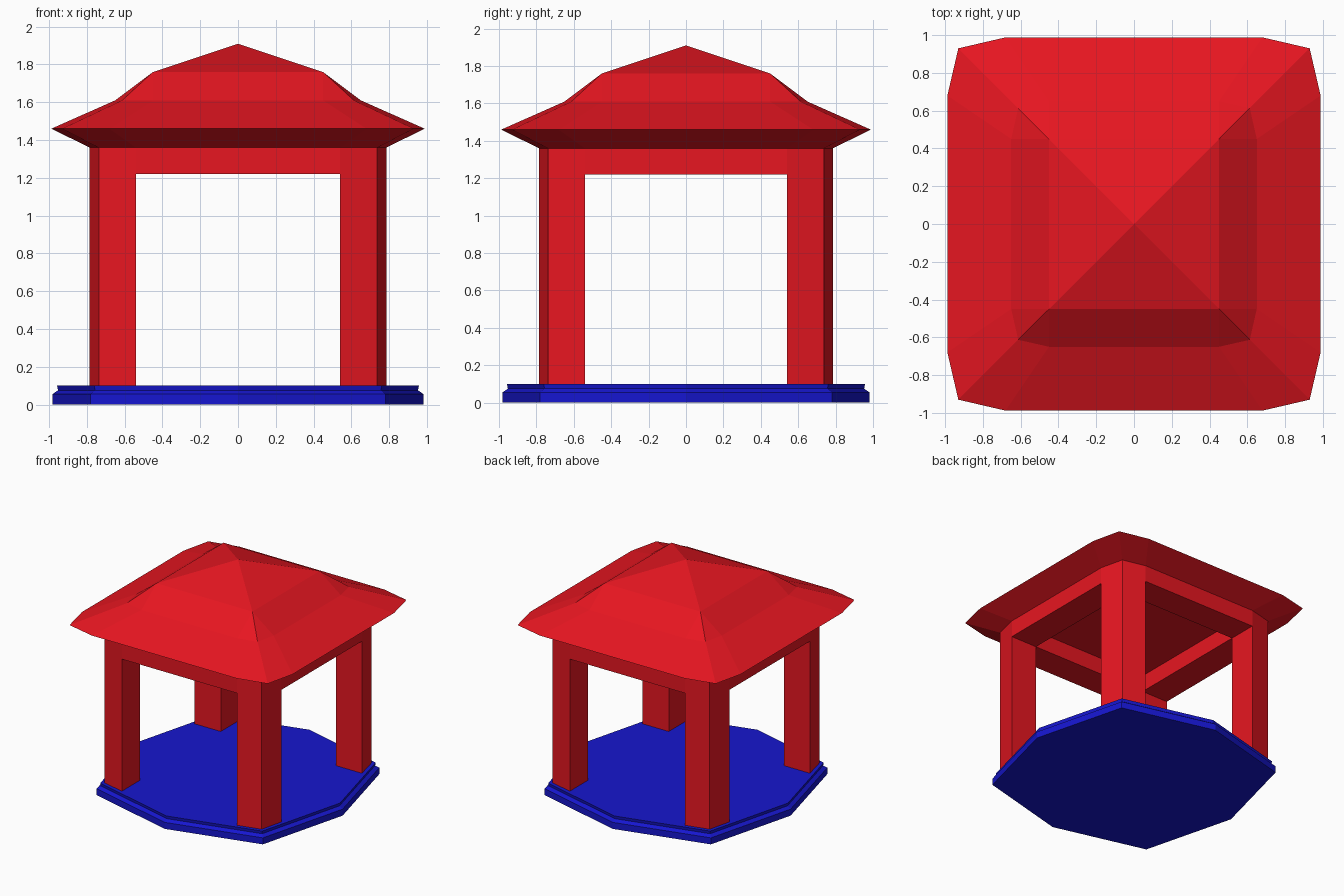
import bpy, bmesh

if "Cube" in bpy.data.objects:
    bpy.data.objects.remove(bpy.data.objects["Cube"])


def material(name, rgb):
    m = bpy.data.materials.new(name)
    m.diffuse_color = (*rgb, 1)
    m.use_nodes = True
    m.node_tree.nodes["Principled BSDF"].inputs["Base Color"].default_value = m.diffuse_color
    return m


RED = material("red", (0.8, 0.008, 0.015))
BLUE = material("blue", (0.008, 0.008, 0.62))


def loft(name, rings, mat):
    """Skin a stack of equal-length rings of 3D points, with flat end caps."""
    bm = bmesh.new()
    rows = [[bm.verts.new(p) for p in ring] for ring in rings]
    n = len(rows[0])
    for a, b in zip(rows, rows[1:]):
        for i in range(n):
            j = (i + 1) % n
            bm.faces.new((a[i], a[j], b[j], b[i]))
    bm.faces.new(rows[0][::-1])
    bm.faces.new(rows[-1])
    bmesh.ops.remove_doubles(bm, verts=bm.verts, dist=0.0005)
    bmesh.ops.recalc_face_normals(bm, faces=bm.faces)
    me = bpy.data.meshes.new(name)
    bm.to_mesh(me)
    bm.free()
    me.materials.append(mat)
    ob = bpy.data.objects.new(name, me)
    bpy.context.collection.objects.link(ob)
    return ob


def bowed_square(side, corner, shoulder, z):
    """Twelve-sided ring: each corner has a shoulder point on either side."""
    pts = []
    for sx, sy in ((1, 1), (-1, 1), (-1, -1), (1, -1)):
        trio = [(side, shoulder), (corner, corner), (shoulder, side)]
        if sx * sy < 0:
            trio.reverse()
        pts += [(sx * x, sy * y, z) for x, y in trio]
    return pts


# Stepped eight-sided base
def octagon(f, z):
    m, c = 0.982 * f, 0.78 * f
    return [(x, y, z) for x, y in ((m, 0), (c, c), (0, m), (-c, c),
                                   (-m, 0), (-c, -c), (0, -m), (c, -c))]


loft("base", [octagon(f, z) for f, z in
              ((1, 0), (1, 0.055), (0.97, 0.075), (0.975, 0.1))], BLUE)

# Four corner posts with bowed outer faces
POST = [(0.54, 0.54), (0.785, 0.54), (0.737, 0.737), (0.54, 0.785)]
for fb, sy in (("front", -1), ("back", 1)):
    for lr, sx in (("left", -1), ("right", 1)):
        loft(f"{fb}_{lr}_post",
             [[(sx * x, sy * y, z) for x, y in POST] for z in (0.1, 1.36)], RED)

# Lintel beams between the posts
for name, cx, cy in (("front", 0, -1), ("back", 0, 1), ("left", -1, 0), ("right", 1, 0)):
    hx, hy = (0.1225, 0.54) if cx else (0.54, 0.1225)
    ox, oy = cx * 0.6625, cy * 0.6625
    loft(f"{name}_beam",
         [[(ox + a * hx, oy + b * hy, z) for a, b in ((-1, -1), (1, -1), (1, 1), (-1, 1))]
          for z in (1.22, 1.36)], RED)

# Roof: soffit, eave, two slopes and a pyramid cap
roof = [bowed_square(s, c, h, z) for s, c, h, z in (
    (0.785, 0.737, 0.54, 1.36),
    (0.988, 0.93, 0.68, 1.46),
    (0.65, 0.613, 0.45, 1.61),
    (0.45, 0.45, 0.45, 1.76),
    (0, 0, 0, 1.91))]


def build_roof():
    bm = bmesh.new()
    rows = [[bm.verts.new(p) for p in ring] for ring in roof[:4]]
    for a, b in zip(rows, rows[1:]):
        for i in range(12):
            j = (i + 1) % 12
            bm.faces.new((a[i], a[j], b[j], b[i]))
    bm.faces.new(rows[0][::-1])
    apex = bm.verts.new((0, 0, 1.91))
    for i in range(2, 12, 3):
        bm.faces.new((rows[3][i], rows[3][(i + 1) % 12], apex))
    bmesh.ops.remove_doubles(bm, verts=bm.verts, dist=0.0005)
    bmesh.ops.recalc_face_normals(bm, faces=bm.faces)
    me = bpy.data.meshes.new("roof")
    bm.to_mesh(me)
    bm.free()
    me.materials.append(RED)
    bpy.context.collection.objects.link(bpy.data.objects.new("roof", me))


build_roof()
